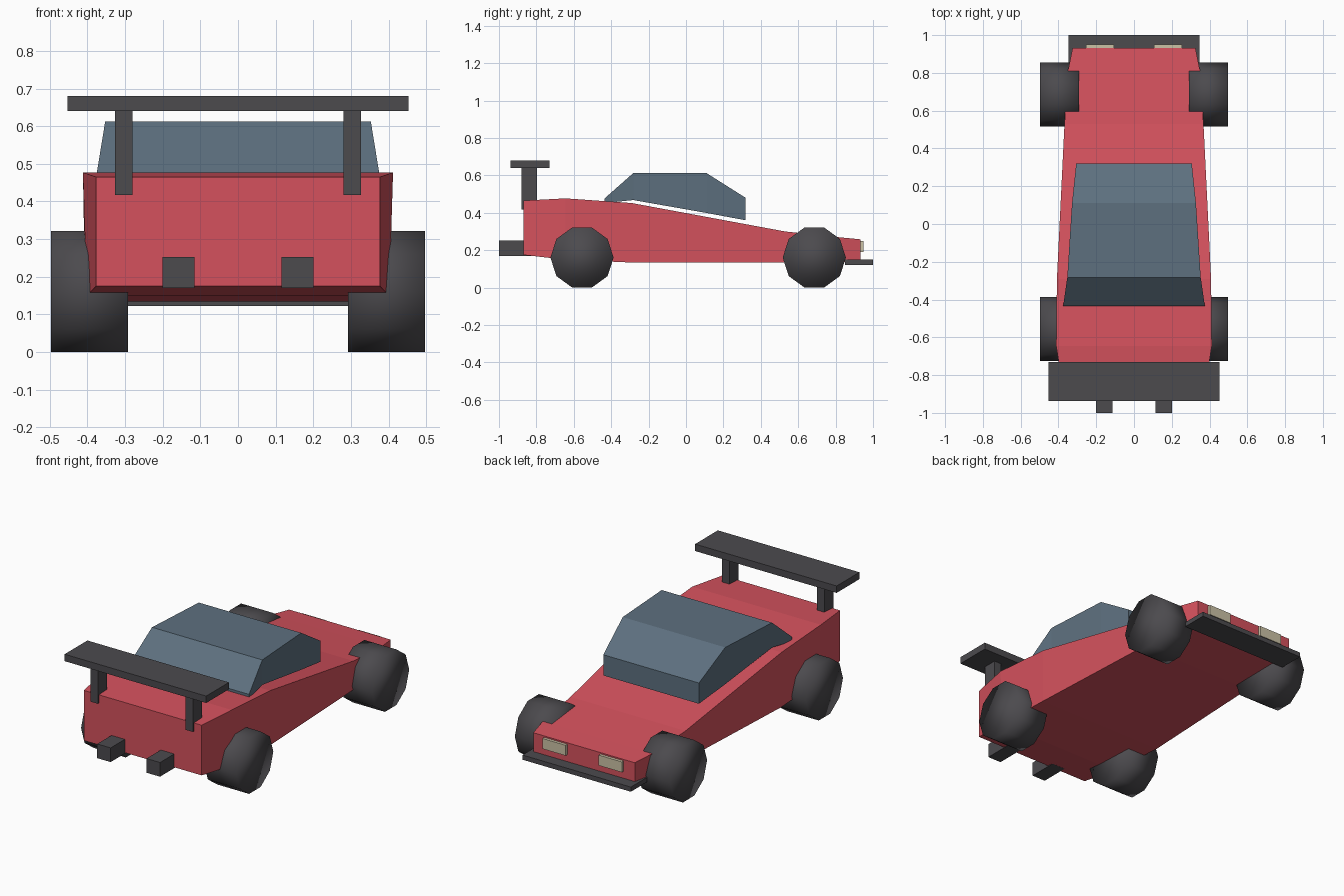
import bpy
import bmesh
import math

cube = bpy.data.objects.get("Cube")
if cube:
    bpy.data.objects.remove(cube, do_unlink=True)


def material(name, rgb):
    m = bpy.data.materials.new(name)
    m.use_nodes = True
    m.diffuse_color = (*rgb, 1)
    m.node_tree.nodes["Principled BSDF"].inputs["Base Color"].default_value = (*rgb, 1)
    return m


red = material("red paint", (0.66, 0.083, 0.11))
glass = material("blue grey glass", (0.11, 0.162, 0.212))
dark = material("dark grey", (0.072, 0.069, 0.076))
cream = material("cream lamp", (0.6, 0.54, 0.38))


def finish(name, bm, mat):
    bmesh.ops.recalc_face_normals(bm, faces=bm.faces)
    mesh = bpy.data.meshes.new(name)
    bm.to_mesh(mesh)
    bm.free()
    mesh.materials.append(mat)
    ob = bpy.data.objects.new(name, mesh)
    bpy.context.collection.objects.link(ob)
    return ob


def loft(name, sections, mat):
    """Skin rectangular sections given as (y, bottom z, top z, bottom half width, top half width)."""
    bm = bmesh.new()
    rings = []
    for y, low, high, wl, wh in sections:
        corners = [(-wl, low), (wl, low), (wh, high), (-wh, high)]
        rings.append([bm.verts.new((x, y, z)) for x, z in corners])
    for a, b in zip(rings, rings[1:]):
        for i in range(4):
            j = (i + 1) % 4
            bm.faces.new((a[i], a[j], b[j], b[i]))
    bm.faces.new(rings[0])
    bm.faces.new(rings[-1])
    return finish(name, bm, mat)


def box(name, xs, ys, zs, mat):
    bm = bmesh.new()
    bmesh.ops.create_cube(bm, size=1)
    for v in bm.verts:
        v.co = [r[0] if c < 0 else r[1] for c, r in zip(v.co, (xs, ys, zs))]
    return finish(name, bm, mat)


def wheel(name, side, y):
    # ten-sided drum with a flat tread on the ground
    radius, inner, outer = 0.169, 0.292, 0.497
    bm = bmesh.new()
    bmesh.ops.create_cone(bm, cap_ends=True, segments=10, radius1=radius,
                          radius2=radius, depth=outer - inner)
    up = radius * math.cos(math.pi / 10)
    for v in bm.verts:
        a, b, c = v.co
        # the drum's own y axis starts at a corner, so it lies along the car
        v.co = (side * (inner + outer) / 2 + c, y + b, up + a)
    ob = finish(name, bm, dark)
    for p in ob.data.polygons:
        p.use_smooth = True


# Wedge body, tail to nose
loft("body", [
    (-0.87, 0.175, 0.465, 0.377, 0.377),
    (-0.645, 0.149, 0.477, 0.402, 0.412),
    (-0.29, 0.134, 0.452, 0.406, 0.408),
    (0.53, 0.134, 0.30, 0.368, 0.368),
    (0.81, 0.136, 0.27, 0.35, 0.35),
    (0.932, 0.142, 0.258, 0.325, 0.325),
], red)

# Glass cabin
loft("cabin", [
    (-0.435, 0.452, 0.477, 0.375, 0.375),
    (-0.282, 0.468, 0.612, 0.353, 0.353),
    (0.11, 0.399, 0.612, 0.328, 0.328),
    (0.319, 0.36, 0.48, 0.306, 0.306),
], glass)

# Rear wing and nose plate
box("wing_blade", (-0.453, 0.453), (-0.938, -0.73), (0.64, 0.68), dark)
box("front_splitter", (-0.347, 0.347), (0.85, 1.0), (0.122, 0.149), dark)

# Paired parts
for side, label in ((1, "left"), (-1, "right")):
    def span(a, b):
        return sorted((side * a, side * b))

    box(label + "_wing_post", span(0.281, 0.327), (-0.88, -0.797), (0.417, 0.645), dark)
    box(label + "_exhaust", span(0.115, 0.201), (-1.0, -0.83), (0.17, 0.252), dark)
    box(label + "_headlight", span(0.106, 0.254), (0.92, 0.949), (0.19, 0.25), cream)
    wheel(label + "_rear_wheel", side, -0.556)
    wheel(label + "_front_wheel", side, 0.686)
